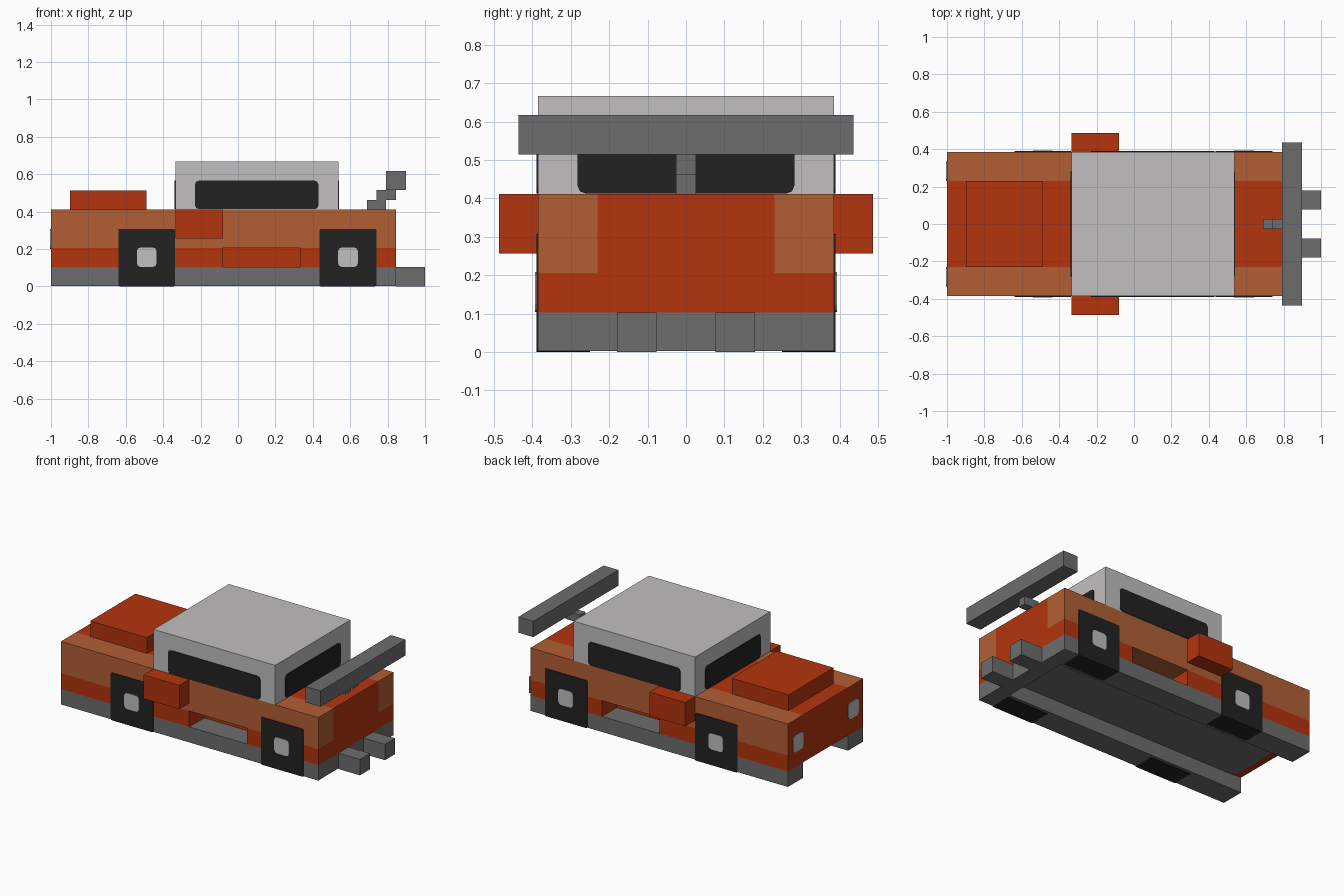
import bpy, bmesh

cube = bpy.data.objects.get("Cube")
if cube:
    bpy.data.objects.remove(cube, do_unlink=True)


def material(name, rgb):
    """Flat material from 0-255 display values."""
    lin = [((c / 255 + 0.055) / 1.055) ** 2.4 for c in rgb] + [1.0]
    m = bpy.data.materials.new(name)
    m.use_nodes = True
    m.diffuse_color = lin
    bsdf = m.node_tree.nodes["Principled BSDF"]
    bsdf.inputs["Base Color"].default_value = lin
    bsdf.inputs["Roughness"].default_value = 0.8
    return m


RED = material("red paint", (180, 52, 14))
ORANGE = material("orange paint", (178, 95, 52))
GREY = material("dark grey", (109, 109, 109))
SILVER = material("light grey", (193, 191, 191))
BLACK = material("black", (34, 34, 34))


def box(name, x, y, z, mat, round_axis=None, radius=0.02, front_mat=None):
    """Box from (min, max) ranges; round_axis softens the edges along that axis,
    front_mat colours the face pointing to -x."""
    bm = bmesh.new()
    bmesh.ops.create_cube(bm, size=1)
    for v in bm.verts:
        v.co = [r[0] if c < 0 else r[1] for c, r in zip(v.co, (x, y, z))]
    if round_axis is not None:
        edges = [e for e in bm.edges
                 if all(abs(e.verts[0].co[a] - e.verts[1].co[a]) < 1e-6
                        for a in range(3) if a != round_axis)]
        bmesh.ops.bevel(bm, geom=edges, offset=radius, segments=2,
                        profile=0.5, affect='EDGES')
    bm.normal_update()
    me = bpy.data.meshes.new(name)
    me.materials.append(mat)
    if front_mat:
        me.materials.append(front_mat)
        for f in bm.faces:
            f.material_index = int(f.normal.x < -0.9)
    bm.to_mesh(me)
    bm.free()
    ob = bpy.data.objects.new(name, me)
    bpy.context.collection.objects.link(ob)
    return ob


def pair(name, x, y, z, mat, **kw):
    """The same box on both sides of the car."""
    box("left_" + name, x, y, z, mat, **kw)
    box("right_" + name, x, (-y[1], -y[0]), z, mat, **kw)


NOSE, TAIL = -1.0, 0.845          # body ends
INNER, SIDE = 0.231, 0.385        # centre section and full half width
SILL, BAND, DECK, ROOF = 0.103, 0.206, 0.411, 0.667
T = 0.004                         # plate thickness

# Body: red centre, orange upper flanks, red lower flanks with a side vent gap
box("body_centre", (NOSE, TAIL), (-INNER, INNER), (SILL, DECK), RED)
pair("upper_flank", (NOSE, TAIL), (INNER, SIDE), (BAND, DECK), ORANGE, front_mat=RED)
pair("lower_flank_front", (NOSE, -0.08), (INNER, SIDE), (SILL, BAND), RED)
pair("lower_flank_rear", (0.333, TAIL), (INNER, SIDE), (SILL, BAND), RED)

# Underframe: side sills, rear bar, floor and exhausts
pair("sill", (NOSE, TAIL), (INNER, SIDE), (0.003, SILL), GREY)
box("rear_bar", (0.745, TAIL), (-INNER, INNER), (0.003, SILL), GREY)
box("floor_plate", (-0.95, 0.745), (-INNER, INNER), (SILL - T, SILL), GREY)
pair("exhaust", (TAIL, 1.0), (0.077, 0.18), (0.0, SILL), GREY)

# Cabin and windows
CAB = (-0.335, 0.536)
box("cabin", CAB, (-SIDE, SIDE), (DECK, ROOF), SILVER)
GLASS = (DECK + 0.002, 0.565)
pair("side_window", (-0.23, 0.43), (SIDE, SIDE + T), GLASS, BLACK, round_axis=1)
box("windscreen", (CAB[0] - T, CAB[0]), (-0.282, 0.282), GLASS, BLACK, round_axis=0)
box("rear_window", (CAB[1], CAB[1] + T), (-0.282, 0.282), GLASS, BLACK, round_axis=0)

# Bonnet scoop, mirrors and headlights
box("bonnet_scoop", (-0.897, -0.49), (-INNER, INNER), (DECK, 0.513), RED)
pair("mirror", (-0.335, -0.08), (SIDE, 0.487), (0.257, DECK), RED)
pair("headlight", (NOSE - T, NOSE), (0.231, 0.335), (0.2, 0.308), SILVER, round_axis=0)

# Wheels flush with the flanks, with square hubs
for end, cx in (("front", -0.488), ("rear", 0.588)):
    pair(end + "_wheel", (cx - 0.152, cx + 0.152), (0.25, SIDE + T),
         (0.0, 0.308), BLACK, round_axis=1, radius=0.008)
    pair(end + "_hub", (cx - 0.053, cx + 0.053), (SIDE + T, SIDE + 2 * T),
         (0.104, 0.208), SILVER, round_axis=1)

# Rear wing on a stepped strut
box("wing_strut_lower", (0.69, 0.79), (-0.026, 0.026), (DECK, 0.462), GREY)
box("wing_strut_upper", (0.74, TAIL), (-0.026, 0.026), (0.462, 0.515), GREY)
box("wing", (0.79, 0.897), (-0.436, 0.436), (0.515, 0.617), GREY)
